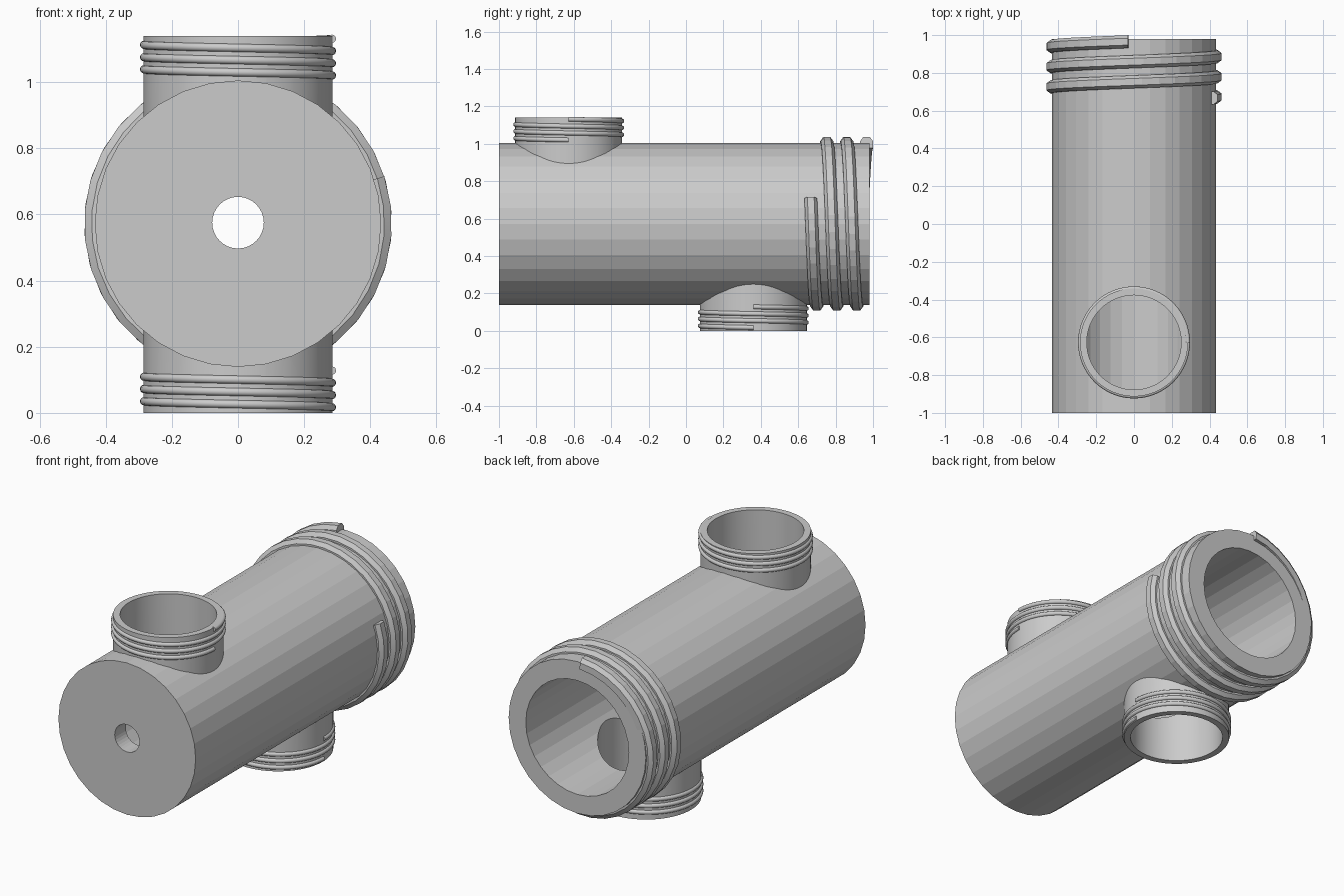
import bpy, bmesh, math
from mathutils import Vector

if "Cube" in bpy.data.objects:
    bpy.data.objects.remove(bpy.data.objects["Cube"])

ZC = 0.572            # height of the main axis
BODY_R, BORE_R = 0.433, 0.325
PORT_R, PORT_BORE = 0.286, 0.25
TOP_Y, LOW_Y = -0.627, 0.36

grey = bpy.data.materials.new("plain grey")
grey.diffuse_color = (0.6, 0.6, 0.6, 1)
grey.use_nodes = True
grey.node_tree.nodes["Principled BSDF"].inputs["Base Color"].default_value = grey.diffuse_color


def cylinder(name, r, axis, a, b, centre, sides):
    """Cylinder from a to b along 'y' or 'z'; centre is the cross position."""
    mid = (a + b) / 2
    loc = (0, mid, centre) if axis == 'y' else (0, centre, mid)
    rot = (math.pi / 2, 0, 0) if axis == 'y' else (0, 0, 0)
    bpy.ops.mesh.primitive_cylinder_add(vertices=sides, radius=r, depth=b - a,
                                        location=loc, rotation=rot)
    ob = bpy.context.object
    ob.name = name
    return ob


def boolean(target, tool, op):
    m = target.modifiers.new(op, 'BOOLEAN')
    m.operation, m.object, m.solver = op, tool, 'EXACT'
    bpy.context.view_layer.objects.active = target
    bpy.ops.object.modifier_apply(modifier=m.name)
    bpy.data.objects.remove(tool, do_unlink=True)


def finish(ob, angle):
    ob.data.materials.clear()
    ob.data.materials.append(grey)
    bpy.ops.object.select_all(action='DESELECT')
    ob.select_set(True)
    bpy.context.view_layer.objects.active = ob
    bpy.ops.object.shade_smooth_by_angle(angle=math.radians(angle))


def thread(name, profile, start, turns, pitch, steps, place, smooth):
    """Sweep a (radius, offset) profile along a helix, capped at both ends."""
    bm = bmesh.new()
    n = round(turns * steps)
    rings = []
    for i in range(n + 1):
        t = turns * i / n
        a = start - 2 * math.pi * t
        rings.append([bm.verts.new(place(r * math.cos(a), r * math.sin(a), h + pitch * t))
                      for r, h in profile])
    k = len(profile)
    for p, q in zip(rings, rings[1:]):
        for j in range(k):
            bm.faces.new((p[j], p[(j + 1) % k], q[(j + 1) % k], q[j]))
    bm.faces.new(rings[0])
    bm.faces.new(rings[-1])
    bmesh.ops.recalc_face_normals(bm, faces=bm.faces)
    me = bpy.data.meshes.new(name)
    bm.to_mesh(me)
    bm.free()
    ob = bpy.data.objects.new(name, me)
    bpy.context.collection.objects.link(ob)
    finish(ob, smooth)


# hollow body with two side ports
body = cylinder("pipe_body", BODY_R, 'y', -1.0, 0.98, ZC, 32)
boolean(body, cylinder("upper_port", PORT_R, 'z', ZC, 1.14, TOP_Y, 64), 'UNION')
boolean(body, cylinder("lower_port", PORT_R, 'z', 0.0, ZC, LOW_Y, 64), 'UNION')
boolean(body, cylinder("main_bore", BORE_R, 'y', -0.9, 1.2, ZC, 32), 'DIFFERENCE')
boolean(body, cylinder("end_hole", 0.078, 'y', -1.2, -0.7, ZC + 0.003, 32), 'DIFFERENCE')
boolean(body, cylinder("upper_bore", PORT_BORE, 'z', ZC + 0.01, 1.4, TOP_Y, 64), 'DIFFERENCE')
boolean(body, cylinder("lower_bore", PORT_BORE, 'z', -0.3, ZC - 0.01, LOW_Y, 64), 'DIFFERENCE')
finish(body, 9)

# coarse thread around the open end
coarse = [(0.405, -0.034), (0.443, -0.034), (0.465, -0.018),
          (0.465, 0.018), (0.443, 0.034), (0.405, 0.034)]
thread("main_thread", coarse, math.radians(18), 2.789, 0.107, 32,
       lambda u, v, h: Vector((u, 0.667 + h, ZC + v)), 9)

# fine round threads on both ports
fine = [(0.284 + 0.0125 * math.cos(math.tau * j / 12), 0.0125 * math.sin(math.tau * j / 12))
        for j in range(12)]
for name, y, z in (("upper_thread", TOP_Y, 1.02), ("lower_thread", LOW_Y, 0.017)):
    thread(name, fine, 0.0, 3, 0.037, 64,
           lambda u, v, h, y=y, z=z: Vector((u, y + v, z + h)), 40)
